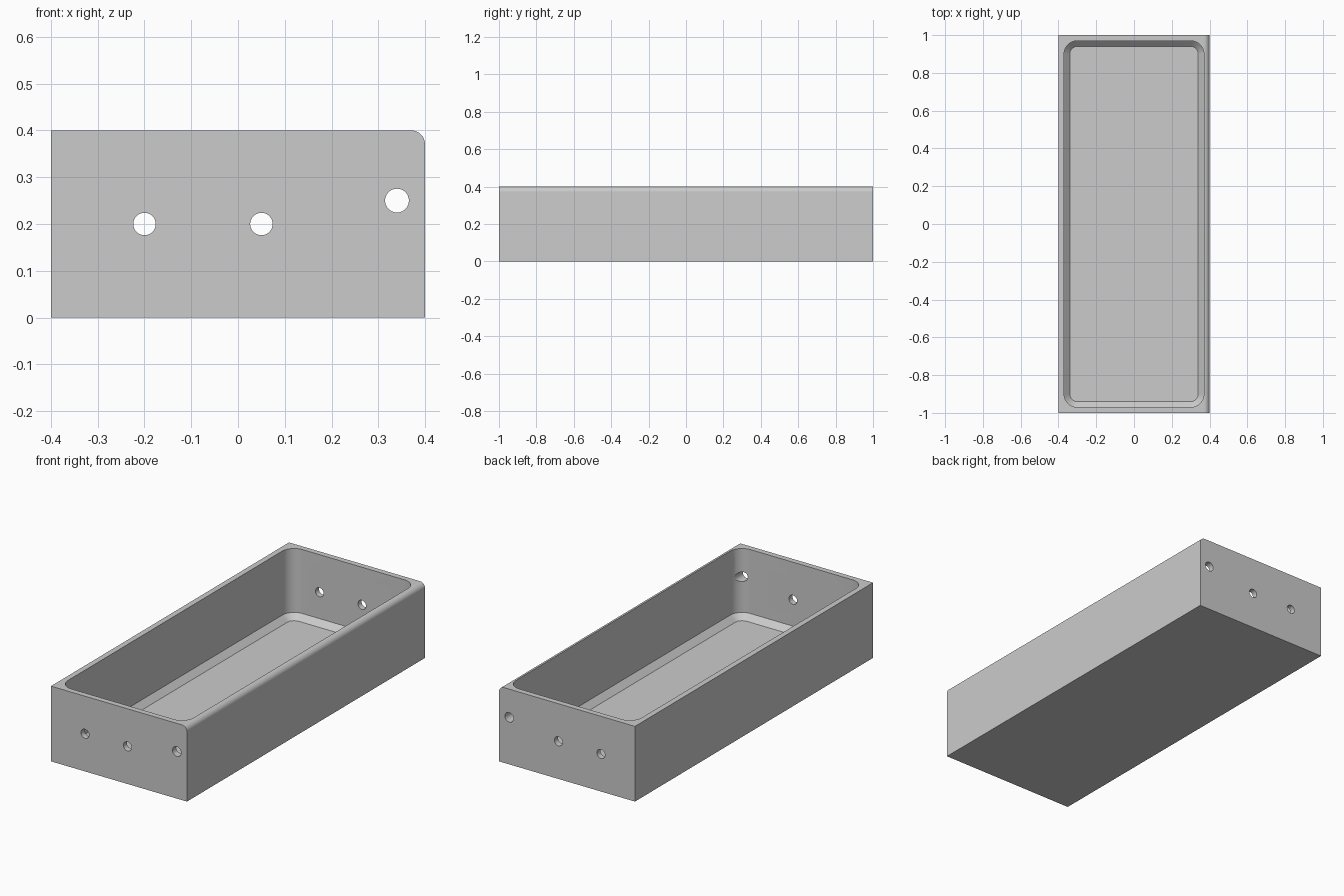
import bpy, bmesh
from math import sin, cos, pi, radians

if "Cube" in bpy.data.objects:
    bpy.data.objects.remove(bpy.data.objects["Cube"], do_unlink=True)

WIDTH, LENGTH, HEIGHT = 0.8, 2.0, 0.4
WALL, FLOOR, CHAMFER, CORNER, EDGE = 0.03, 0.03, 0.03, 0.07, 0.0295

grey = bpy.data.materials.new("light_grey")
grey.use_nodes = True
colour = (0.6, 0.6, 0.6, 1)
grey.diffuse_color = colour
grey.node_tree.nodes["Principled BSDF"].inputs["Base Color"].default_value = colour


def arc(cx, cy, r, start, steps=12):
    """Points of a quarter circle, counter-clockwise."""
    angles = [start + pi / 2 * i / steps for i in range(steps + 1)]
    return [(cx + r * cos(a), cy + r * sin(a)) for a in angles]


def loft(name, rings):
    """Solid through rings that share a point count, capped at both ends."""
    bm = bmesh.new()
    loops = [[bm.verts.new(p) for p in ring] for ring in rings]
    bm.faces.new(loops[0])
    bm.faces.new(loops[-1])
    for a, b in zip(loops, loops[1:]):
        for i in range(len(a)):
            j = (i + 1) % len(a)
            bm.faces.new((a[i], a[j], b[j], b[i]))
    bmesh.ops.recalc_face_normals(bm, faces=bm.faces)
    mesh = bpy.data.meshes.new(name)
    bm.to_mesh(mesh)
    bm.free()
    obj = bpy.data.objects.new(name, mesh)
    bpy.context.collection.objects.link(obj)
    return obj


def rounded_ring(inset, r, z):
    """Rounded rectangle set in from the outer walls."""
    x, y = WIDTH / 2 - inset - r, LENGTH / 2 - inset - r
    corners = [(x, y), (-x, y), (-x, -y), (x, -y)]
    return [(px, py, z) for i, (cx, cy) in enumerate(corners)
            for px, py in arc(cx, cy, r, i * pi / 2)]


# Outer block with one rounded long top edge
half = WIDTH / 2
profile = [(-half, 0), (half, 0)] + arc(half - EDGE, HEIGHT - EDGE, EDGE, 0) + [(-half, HEIGHT)]
tray = loft("tray", [[(x, y, z) for x, z in profile] for y in (-LENGTH / 2, LENGTH / 2)])
tray.data.materials.append(grey)

# Cavity with rounded corners and a chamfer around the floor
cutters = [loft("cavity_cutter", [
    rounded_ring(WALL + CHAMFER, CORNER - CHAMFER, FLOOR),
    rounded_ring(WALL, CORNER, FLOOR + CHAMFER),
    rounded_ring(WALL, CORNER, HEIGHT + 0.1)])]

# Round holes through both end walls
for x, z, r in [(-0.2, 0.2, 0.024), (0.05, 0.2, 0.024), (0.34, 0.25, 0.0255)]:
    circle = [(x + r * cos(i * pi / 16), z + r * sin(i * pi / 16)) for i in range(32)]
    cutters.append(loft("hole_cutter", [[(px, y, pz) for px, pz in circle] for y in (-1.1, 1.1)]))

# Cut, then remove the cutters
bpy.ops.object.select_all(action="DESELECT")
bpy.context.view_layer.objects.active = tray
tray.select_set(True)
for cutter in cutters:
    cutter.hide_render = True
    mod = tray.modifiers.new("cut", "BOOLEAN")
    mod.operation, mod.solver, mod.object = "DIFFERENCE", "EXACT", cutter
    bpy.ops.object.modifier_apply(modifier=mod.name)
    bpy.data.objects.remove(cutter, do_unlink=True)

bpy.ops.object.shade_smooth_by_angle(angle=radians(30))
